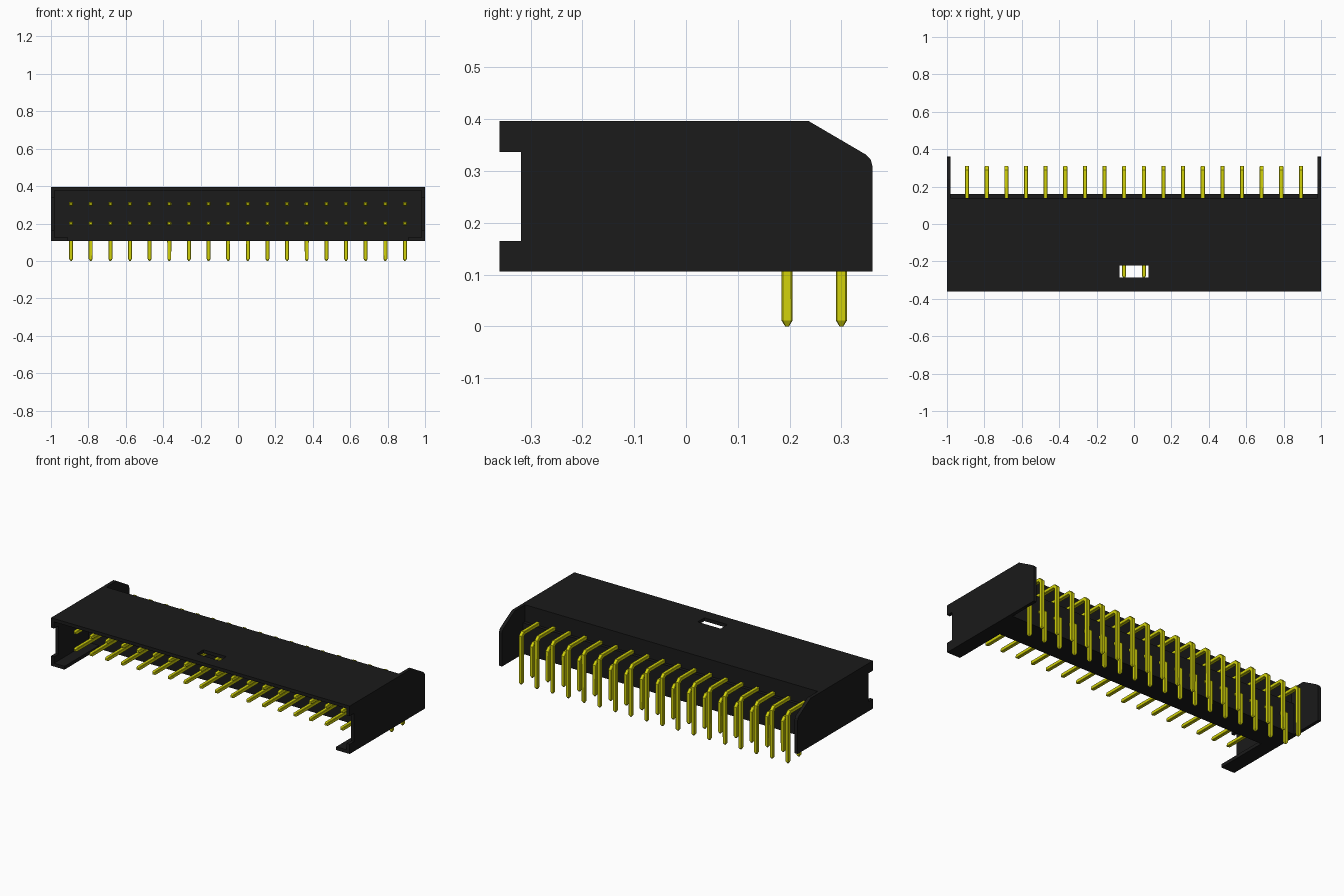
import bpy, bmesh
from mathutils import Vector

cube = bpy.data.objects.get("Cube")
if cube:
    bpy.data.objects.remove(cube, do_unlink=True)


def material(name, rgb):
    m = bpy.data.materials.new(name)
    m.use_nodes = True
    m.diffuse_color = (*rgb, 1)
    bsdf = next(n for n in m.node_tree.nodes if n.type == 'BSDF_PRINCIPLED')
    bsdf.inputs["Base Color"].default_value = (*rgb, 1)
    return m


BLACK = material("black plastic", (0.0105, 0.0105, 0.0105))
GOLD = material("yellow metal", (0.65, 0.65, 0.003))


def finish(name, bm, mat):
    bmesh.ops.recalc_face_normals(bm, faces=bm.faces)
    me = bpy.data.meshes.new(name)
    bm.to_mesh(me)
    bm.free()
    me.materials.append(mat)
    ob = bpy.data.objects.new(name, me)
    bpy.context.collection.objects.link(ob)


def prism(name, profile, x0, x1):
    """Extrude a (y, z) outline from x0 to x1."""
    bm = bmesh.new()
    f = bm.faces.new([bm.verts.new((x0, y, z)) for y, z in profile])
    ext = bmesh.ops.extrude_face_region(bm, geom=[f])["geom"]
    bmesh.ops.translate(bm, vec=(x1 - x0, 0, 0),
                        verts=[g for g in ext if isinstance(g, bmesh.types.BMVert)])
    finish(name, bm, BLACK)


def boxes(name, *dims):
    bm = bmesh.new()
    for x0, x1, y0, y1, z0, z1 in dims:
        for v in bmesh.ops.create_cube(bm, size=1)["verts"]:
            v.co = ((x0 + x1) / 2 + v.co.x * (x1 - x0),
                    (y0 + y1) / 2 + v.co.y * (y1 - y0),
                    (z0 + z1) / 2 + v.co.z * (z1 - z0))
    finish(name, bm, BLACK)


BOT, TOP, FRONT, BACK = 0.106, 0.396, -0.36, 0.16
WALL, IN, CORE = 0.02, 0.98, -0.03
COUNT, PITCH = 18, 0.105
PIN_X = [(i - (COUNT - 1) / 2) * PITCH for i in range(COUNT)]

# Side plates with front notch and sloped rear corner
SIDE = [(FRONT, BOT), (0.36, BOT), (0.36, 0.308), (0.357, 0.321), (0.348, 0.331),
        (0.237, TOP), (FRONT, TOP), (FRONT, 0.336), (-0.318, 0.336),
        (-0.318, 0.165), (FRONT, 0.165)]
for label, s in (("left", 1), ("right", -1)):
    prism(label + "_side_plate", SIDE, s * IN, s * (IN + WALL))
    # Narrow lower ledge beside the open underside
    x0, x1 = sorted((s * 0.91, s * IN))
    boxes(label + "_lower_ledge", (x0, x1, FRONT, CORE, BOT, BOT + WALL))

# Top wall framed around a small window
ZT, W0, W1, WX = TOP - WALL, -0.286, -0.221, 0.077
boxes("top_wall",
      (-IN, IN, FRONT, W0, ZT, TOP),
      (-IN, IN, W1, CORE, ZT, TOP),
      (-IN, -WX, W0, W1, ZT, TOP),
      (WX, IN, W0, W1, ZT, TOP))

# Rear block that holds the pins, stepped under the upper row
prism("pin_block", [(CORE, BOT), (BACK, BOT), (BACK, 0.294), (0.14, 0.294),
                    (0.14, TOP), (CORE, TOP)], -IN, IN)


def add_pin(bm, x, zrow, yrow):
    """Right-angle pin with bevelled edges, clipped elbow and tapered ends."""
    r, c, k = 0.0105, 0.0082, 0.015
    section = [(r, c), (c, r), (-c, r), (-r, c), (-r, -c), (-c, -r), (c, -r), (r, -c)]
    # Each ring: y, z, in-plane direction of the section, size
    rings = [(-0.287, zrow, (0, 1), 0.55), (-0.277, zrow, (0, 1), 1),
             (yrow - k, zrow, (0.383, 0.924), 1.05),
             (yrow, zrow - k, (0.924, 0.383), 1.05),
             (yrow, 0.011, (1, 0), 1), (yrow, 0.0, (1, 0), 0.35)]
    prev = None
    for y, z, (dy, dz), s in rings:
        d = Vector((0, dy, dz))
        ring = [bm.verts.new(Vector((x + a * s, y, z)) + d * b * s) for a, b in section]
        if prev:
            for i in range(8):
                j = (i + 1) % 8
                bm.faces.new((prev[i], prev[j], ring[j], ring[i]))
        else:
            bm.faces.new(ring)
        prev = ring
    bm.faces.new(prev)


# Two rows of bent pins
for name, zrow, yrow in (("lower_pin_row", 0.2, 0.195), ("upper_pin_row", 0.305, 0.3)):
    bm = bmesh.new()
    for x in PIN_X:
        add_pin(bm, x, zrow, yrow)
    finish(name, bm, GOLD)
